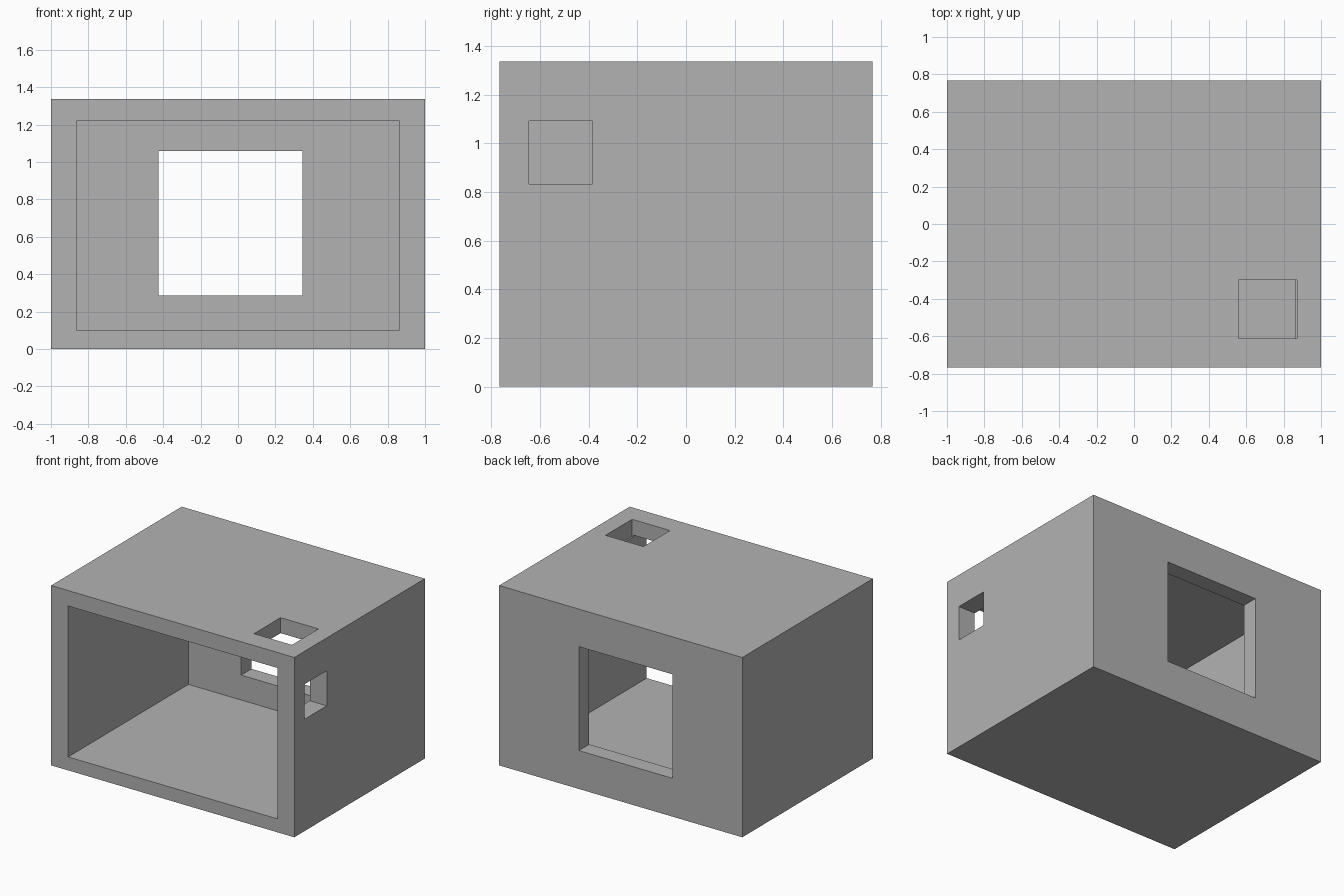
import bpy
import bmesh
from mathutils import Matrix, Vector

if "Cube" in bpy.data.objects:
    bpy.data.objects.remove(bpy.data.objects["Cube"], do_unlink=True)

GREY = (0.448, 0.448, 0.448, 1)
grey = bpy.data.materials.new("plain_grey")
grey.use_nodes = True
grey.diffuse_color = GREY
grey.node_tree.nodes["Principled BSDF"].inputs["Base Color"].default_value = GREY


def box(name, low, high):
    """Box between two opposite corners."""
    low, high = Vector(low), Vector(high)
    bm = bmesh.new()
    bmesh.ops.create_cube(bm, size=1, matrix=Matrix.Translation((low + high) / 2)
                          @ Matrix.Diagonal(high - low).to_4x4())
    mesh = bpy.data.meshes.new(name)
    bm.to_mesh(mesh)
    bm.free()
    mesh.materials.append(grey)
    obj = bpy.data.objects.new(name, mesh)
    bpy.context.collection.objects.link(obj)
    return obj


def cut(target, name, low, high):
    """Cut a box-shaped opening and discard the cutter."""
    cutter = box(name, low, high)
    cutter.hide_render = True
    mod = target.modifiers.new(name, "BOOLEAN")
    mod.operation = "DIFFERENCE"
    mod.solver = "EXACT"
    mod.object = cutter
    bpy.context.view_layer.objects.active = target
    bpy.ops.object.modifier_apply(modifier=name)
    bpy.data.objects.remove(cutter, do_unlink=True)


# Outer block
shell = box("box_shell", (-1, -0.767, 0), (1, 0.767, 1.337))

# Hollow interior, open at the front
cut(shell, "interior", (-0.86, -1, 0.1), (0.86, 0.645, 1.222))

# Openings in the back wall, left wall and roof
cut(shell, "back_window", (-0.425, 0.5, 0.285), (0.345, 1, 1.058))
cut(shell, "side_window", (0.7, -0.645, 0.832), (1.2, -0.385, 1.092))
cut(shell, "roof_hatch", (0.56, -0.612, 1.21), (0.872, -0.3, 1.5))
